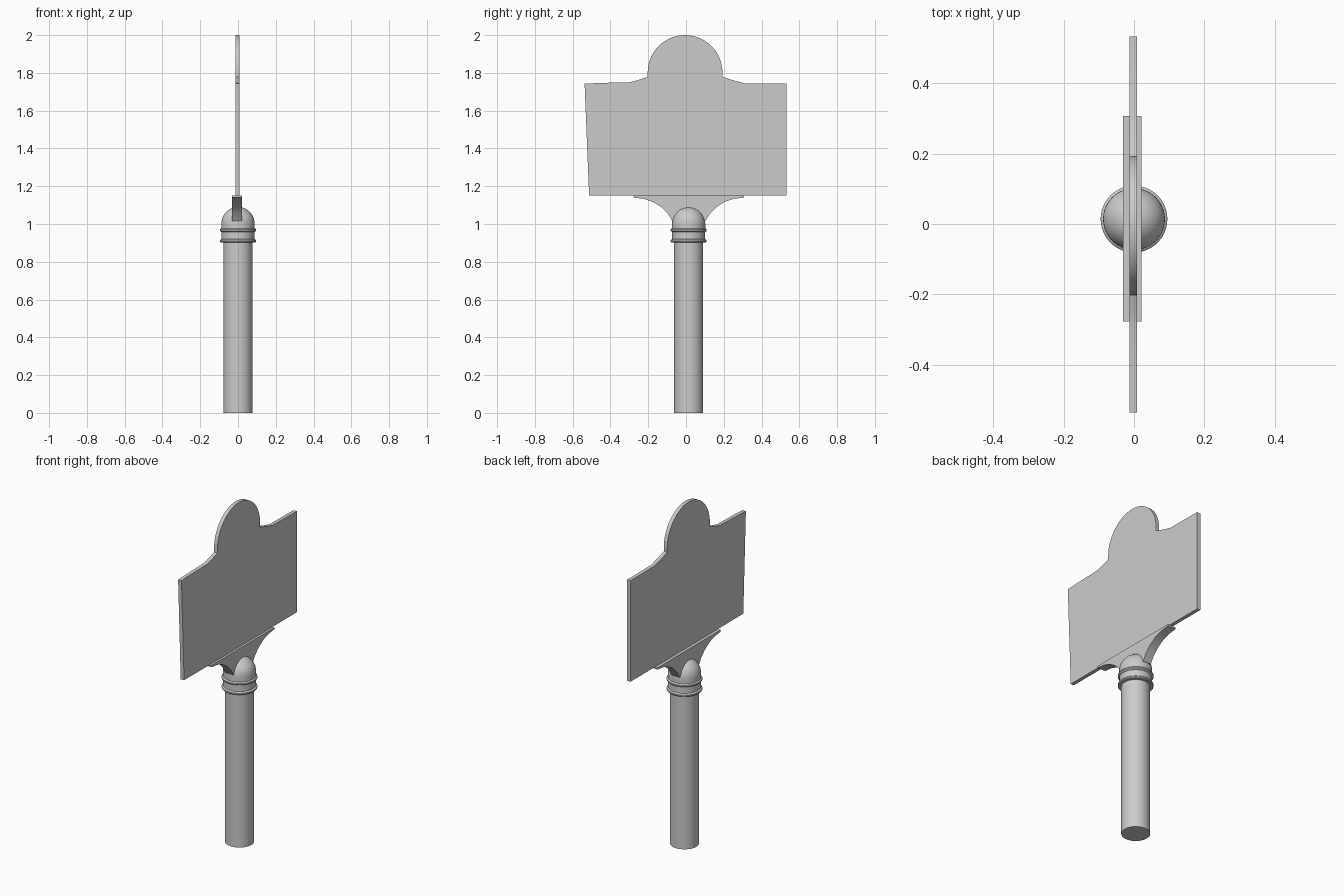
import bpy, bmesh, math

if "Cube" in bpy.data.objects:
    bpy.data.objects.remove(bpy.data.objects["Cube"])

POST_Y = 0.014  # the post sits slightly off the panel's centre


def plate(name, outline, x0, x1):
    """Extrude a (y, z) outline along x."""
    bm = bmesh.new()
    face = bm.faces.new([bm.verts.new((x0, y, z)) for y, z in outline])
    out = bmesh.ops.extrude_face_region(bm, geom=[face])
    moved = [g for g in out["geom"] if isinstance(g, bmesh.types.BMVert)]
    bmesh.ops.translate(bm, verts=moved, vec=(x1 - x0, 0, 0))
    return finish(name, bm)


def lathe(name, profile, steps=48):
    """Spin a (radius, z) profile around the post axis."""
    bm = bmesh.new()
    verts = [bm.verts.new((r, POST_Y, z)) for r, z in profile]
    edges = [bm.edges.new(p) for p in zip(verts, verts[1:])]
    bmesh.ops.spin(bm, geom=verts + edges, cent=(0, POST_Y, 0), axis=(0, 0, 1),
                   angle=math.tau, steps=steps)
    bmesh.ops.remove_doubles(bm, verts=bm.verts, dist=1e-5)
    return finish(name, bm)


def finish(name, bm):
    bmesh.ops.recalc_face_normals(bm, faces=bm.faces)
    mesh = bpy.data.meshes.new(name)
    bm.to_mesh(mesh)
    bm.free()
    ob = bpy.data.objects.new(name, mesh)
    bpy.context.collection.objects.link(ob)
    bpy.ops.object.select_all(action='DESELECT')
    ob.select_set(True)
    bpy.context.view_layer.objects.active = ob
    bpy.ops.object.shade_smooth_by_angle(angle=math.radians(35))
    return ob


# Round post
lathe("post", [(0, 0), (0.077, 0), (0.077, 0.91), (0, 0.91)])

# Collar with two rings and a domed cap
cap = [(0, 0.903), (0.092, 0.903), (0.095, 0.907), (0.095, 0.914), (0.092, 0.918),
       (0.087, 0.92), (0.087, 0.958), (0.092, 0.96), (0.095, 0.964),
       (0.095, 0.971), (0.092, 0.975), (0.088, 0.977)]
cap += [(0.088 * math.cos(a), 1.002 + 0.088 * math.sin(a))
        for a in (math.pi / 2 * i / 12 for i in range(12))]
cap.append((0, 1.09))
lathe("domed_cap", cap)

# Flared bracket between the cap and the panel
flare = [(0.0, 0.0), (0.055, 0.007), (0.10, 0.022), (0.145, 0.05),
         (0.18, 0.085), (0.205, 0.125)]  # inward, downward from each tip
left = [(-0.277 + d, 1.14 - h) for d, h in flare]
right = [(0.307 - d, 1.14 - h) for d, h in flare]
plate("bracket", [(-0.277, 1.15)] + left + right[::-1] + [(0.307, 1.15)], -0.031, 0.022)

# Sign panel with a round head and sloping shoulders
arch = [(-0.005 + 0.198 * math.cos(a), 1.802 + 0.198 * math.sin(a))
        for a in (math.pi * i / 28 for i in range(29))]
panel = [(-0.513, 1.15), (0.533, 1.15), (0.533, 1.743), (0.31, 1.745), (0.25, 1.761),
         (0.193, 1.779)] + arch + [(-0.203, 1.779), (-0.25, 1.763), (-0.30, 1.75),
                                   (-0.45, 1.747), (-0.537, 1.743)]
plate("sign_panel", panel, -0.013, 0.009)
